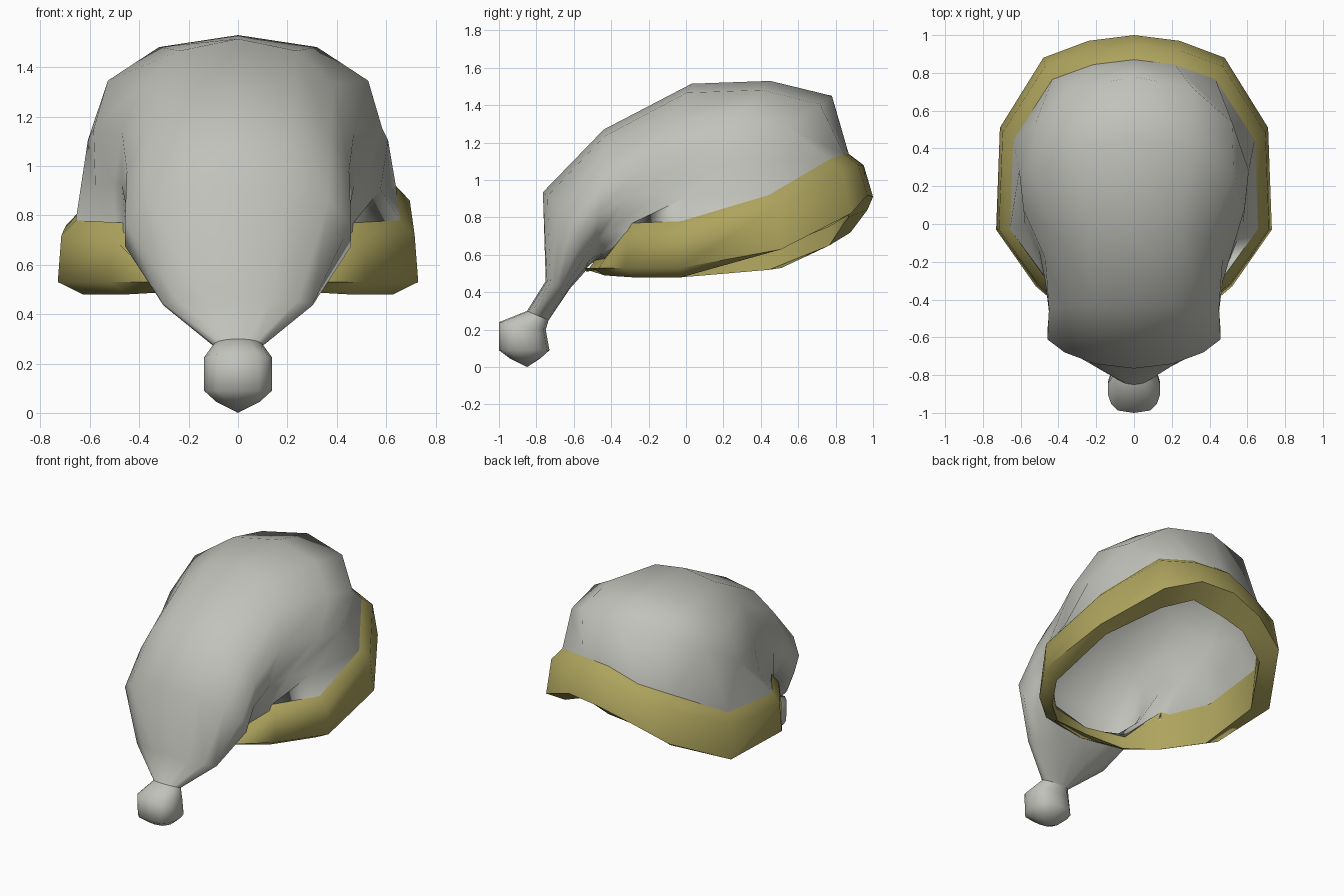
import bpy
import bmesh
import math

default_cube = bpy.data.objects.get("Cube")
if default_cube:
    bpy.data.objects.remove(default_cube, do_unlink=True)

SIDES = 14


def make_material(name, colour):
    material = bpy.data.materials.new(name)
    material.use_nodes = True
    material.diffuse_color = colour
    material.node_tree.nodes["Principled BSDF"].inputs["Base Color"].default_value = colour
    return material


def loft(name, rings, material, close_path=False, tip=None, angle=180):
    """Skin a list of equal-sized closed rings of points."""
    mesh_builder = bmesh.new()
    loops = [[mesh_builder.verts.new(point) for point in ring] for ring in rings]
    pairs = list(zip(loops, loops[1:]))
    if close_path:
        pairs.append((loops[-1], loops[0]))
    for first, second in pairs:
        count = len(first)
        for i in range(count):
            j = (i + 1) % count
            mesh_builder.faces.new((first[i], first[j], second[j], second[i]))
    if tip:
        end = mesh_builder.verts.new(tip)
        last = loops[-1]
        for i in range(len(last)):
            mesh_builder.faces.new((last[i], last[(i + 1) % len(last)], end))
    bmesh.ops.recalc_face_normals(mesh_builder, faces=mesh_builder.faces[:])
    mesh = bpy.data.meshes.new(name)
    mesh_builder.to_mesh(mesh)
    mesh_builder.free()
    mesh.materials.append(material)
    part = bpy.data.objects.new(name, mesh)
    bpy.context.collection.objects.link(part)
    bpy.ops.object.select_all(action="DESELECT")
    part.select_set(True)
    bpy.context.view_layer.objects.active = part
    bpy.ops.object.shade_smooth_by_angle(angle=math.radians(angle))
    return part


def signed_power(value, power):
    return math.copysign(abs(value) ** power, value)


def cloth_ring(upper, lower, half_width, lower_taper=1.0, power=0.85, bow=0.0, limit=1.0):
    """Rounded ring spanning two points of the centre plane.

    bow sweeps the sides back, limit flattens them."""
    points = []
    for i in range(SIDES):
        turn = 2 * math.pi * i / SIDES
        along = math.cos(turn)
        across = signed_power(math.sin(turn), power)
        across = max(-limit, min(limit, across))
        taper = lower_taper if along < 0 else 1
        blend = (1 + along) / 2
        y = lower[0] + (upper[0] - lower[0]) * blend + bow * across * across
        z = lower[1] + (upper[1] - lower[1]) * blend
        points.append((across * half_width * taper, y, z))
    return points


def band_section(x, y, outer_low, top, inner_low, drop=0.0):
    """Four-cornered cross-section of the band at one outline point."""
    return [
        (x * 0.9, y * 0.87, top - drop),
        (x * 0.98, y * 0.95, top - 0.06 - drop),
        (x, y, outer_low - drop),
        (x * 0.86, y * 0.87, inner_low - drop),
    ]


cloth = make_material("warm grey cloth", (0.54, 0.54, 0.50, 1))
trim = make_material("olive yellow trim", (0.42, 0.37, 0.11, 1))

# Band: half outline from back to front; the right side hangs lower by the last value
half_outline = [
    (0, 1.0, 0.91, 1.14, 0.80, 0),
    (0.24, 0.97, 0.92, 1.14, 0.85, 0.08),
    (0.48, 0.88, 0.82, 1.11, 0.75, 0.10),
    (0.71, 0.51, 0.63, 0.92, 0.62, 0.10),
    (0.73, -0.03, 0.53, 0.78, 0.48, 0),
    (0.52, -0.33, 0.53, 0.77, 0.48, 0),
    (0.32, -0.50, 0.53, 0.58, 0.49, 0),
    (0, -0.56, 0.53, 0.57, 0.52, 0),
]
sections = [band_section(*row[:-1]) for row in half_outline]
sections += [band_section(-x, *rest) for x, *rest in reversed(half_outline[1:-1])]
loft("brim_band", sections, trim, close_path=True, angle=70)

# Cap: rings fan from the top edge of the band, over the crown, and droop to the neck
opening = [section[0] for section in sections]
neck = cloth_ring((-0.85, 0.30), (-0.735, 0.25), 0.10, power=1)
cap_rings = [
    opening,
    cloth_ring((0.78, 1.45), (-0.50, 0.56), 0.64, 0.95, limit=0.95),
    cloth_ring((0.45, 1.53), (-0.51, 0.55), 0.65, 0.86, limit=0.9),
    cloth_ring((0.03, 1.515), (-0.52, 0.54), 0.48),
    cloth_ring((-0.44, 1.27), (-0.53, 0.53), 0.46, bow=0.03),
    cloth_ring((-0.765, 0.935), (-0.54, 0.51), 0.47, power=1, bow=0.07),
    cloth_ring((-0.75, 0.46), (-0.62, 0.42), 0.31, power=1),
    neck,
]
loft("drooping_cap", cap_rings, cloth)

# Pompom hanging below the neck
pompom_rings = [
    neck,
    cloth_ring((-1.0, 0.24), (-0.75, 0.20), 0.14, power=0.6),
    cloth_ring((-1.0, 0.09), (-0.73, 0.09), 0.14, power=0.6),
    cloth_ring((-0.94, 0.045), (-0.78, 0.045), 0.09),
]
loft("pompom", pompom_rings, cloth, tip=(0, -0.85, 0))
